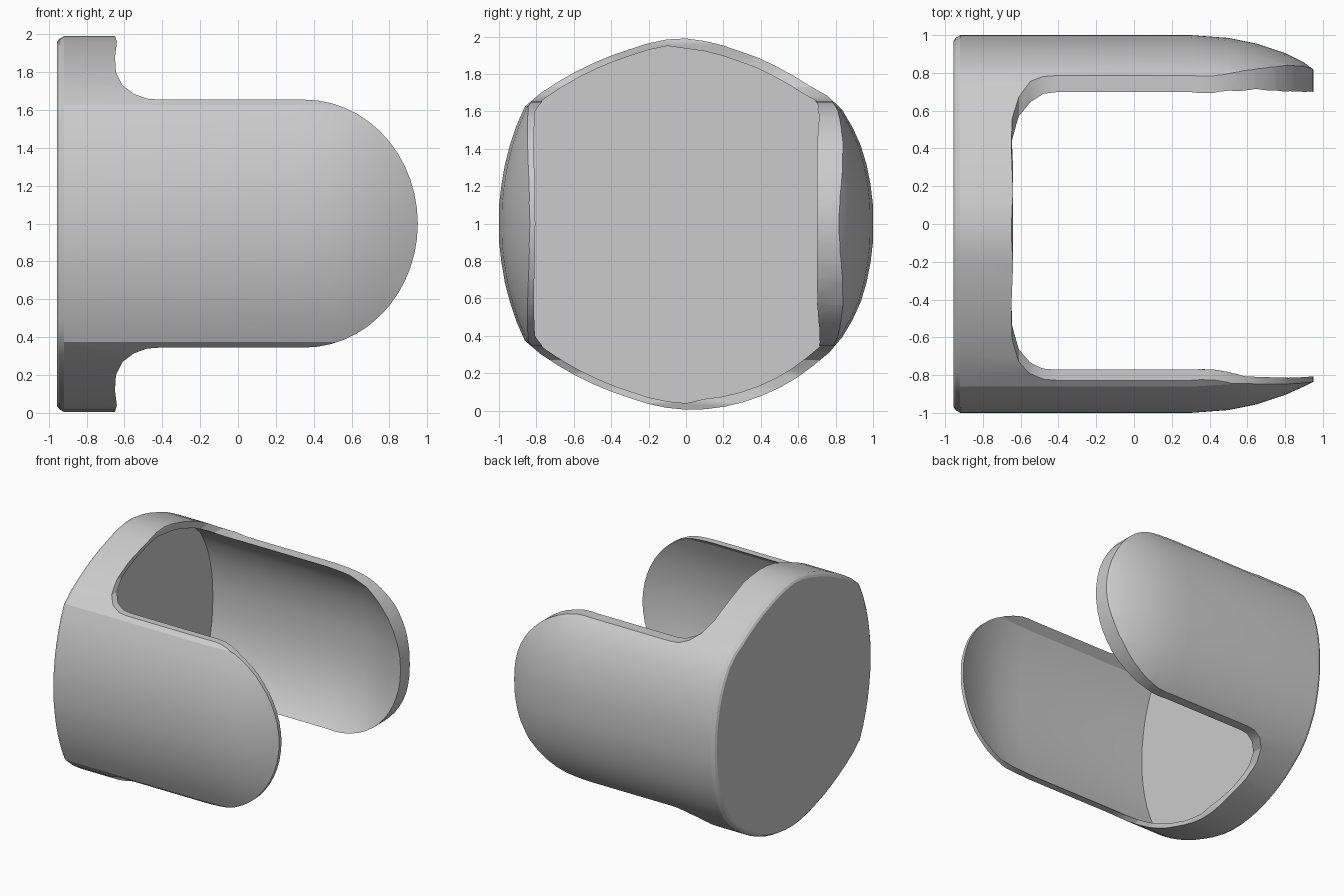
import bpy, bmesh, math

cube = bpy.data.objects.get("Cube")
if cube:
    bpy.data.objects.remove(cube, do_unlink=True)

grey = bpy.data.materials.new("plain grey")
grey.use_nodes = True
colour = (0.6, 0.6, 0.6, 1)
grey.diffuse_color = colour
grey.node_tree.nodes["Principled BSDF"].inputs["Base Color"].default_value = colour

SIDES = 60

# Radius against elevation in degrees, for each part of the cross-section
FRONT = [(0, 1), (14, 1.01), (26, 1.035), (37, 1.068), (45, 1.03), (57, 0.995), (70, 0.978), (90, 0.995)]
BACK_TOP = [(0, 1), (14, 1.01), (25, 1.025), (39, 1.035), (49, 0.985), (59, 0.97), (73, 0.965), (90, 0.99)]
BACK_BOTTOM = [(0, 1), (14, 1.01), (25, 1.025), (39, 1.035), (48, 1.02), (67, 1.005), (90, 0.995)]


def lookup(table, t):
    for (a, u), (b, v) in zip(table, table[1:]):
        if t <= b:
            return u + (v - u) * (t - a) / (b - a)
    return table[-1][1]


def section(x, size, front, back, inner=False):
    """Bulging ring around the x axis; front and back scale its two halves."""
    ring = []
    for i in range(SIDES):
        a = 2 * math.pi * i / SIDES
        c, s = math.cos(a), math.sin(a)
        table = FRONT if c < 0 else BACK_TOP if s > 0 else BACK_BOTTOM
        r = size * lookup(table, math.degrees(math.atan2(abs(s), abs(c))))
        if inner:
            r *= 0.965 if c < 0 else 0.945
        ring.append((x, r * c * (front if c < 0 else back), 1 + r * s))
    return ring


def make_object(name, bm):
    bmesh.ops.recalc_face_normals(bm, faces=bm.faces)
    mesh = bpy.data.meshes.new(name)
    bm.to_mesh(mesh)
    bm.free()
    mesh.materials.append(grey)
    obj = bpy.data.objects.new(name, mesh)
    bpy.context.collection.objects.link(obj)
    return obj


# Closed cup whose side walls curve inward: x, front, back and inner back scale
dome = [(0.3, 1, 1, 1), (0.5, 0.985, 0.985, 0.97), (0.65, 0.955, 0.955, 0.9),
        (0.8, 0.905, 0.905, 0.81), (0.9, 0.86, 0.855, 0.76), (1.0, 0.81, 0.78, 0.72)]
rings = [section(-0.955, 0.97, 1, 1), section(-0.945, 0.985, 1, 1), section(-0.92, 1, 1, 1)]
rings += [section(x, 1, f, b) for x, f, b, _ in dome]
rings += [section(x, 1, f, b, True) for x, f, _, b in reversed(dome)]
rings.append(section(-0.885, 1, 1, 1, True))

bm = bmesh.new()
loops = [[bm.verts.new(p) for p in ring] for ring in rings]
for a, b in zip(loops, loops[1:]):
    for i in range(SIDES):
        j = (i + 1) % SIDES
        bm.faces.new((a[i], a[j], b[j], b[i]))
bm.faces.new(loops[0])
bm.faces.new(loops[-1])
cup = make_object("cupped_shell", bm)

# Side outline: base collar, filleted notch, straight arm and round tip
upper = [(-1.1, 1.1), (-0.68, 1.1), (-0.64, 0.96), (-0.65, 0.88), (-0.645, 0.8),
         (-0.61, 0.73), (-0.55, 0.685), (-0.48, 0.66), (-0.41, 0.655)]
for i in range(14):
    a = math.pi / 2 * (1 - i / 13)
    upper.append((0.35 + 0.6 * math.cos(a), 0.655 * math.sin(a)))
upper[-1] = (0.95, 0)
outline = upper + [(x, -z) for x, z in reversed(upper[:-1])]

bm = bmesh.new()
face = bm.faces.new([bm.verts.new((x, -1.3, 1 + z)) for x, z in outline])
out = bmesh.ops.extrude_face_region(bm, geom=[face])
moved = [v for v in out["geom"] if isinstance(v, bmesh.types.BMVert)]
bmesh.ops.translate(bm, verts=moved, vec=(0, 2.6, 0))
cutter = make_object("outline_cutter", bm)
cutter.hide_render = True

# Trim the cup to the outline, leaving two arms
bpy.ops.object.select_all(action='DESELECT')
bpy.context.view_layer.objects.active = cup
cup.select_set(True)
trim = cup.modifiers.new("trim", 'BOOLEAN')
trim.operation = 'INTERSECT'
trim.solver = 'EXACT'
trim.object = cutter
bpy.ops.object.modifier_apply(modifier=trim.name)
bpy.data.objects.remove(cutter, do_unlink=True)
bpy.ops.object.shade_smooth_by_angle(angle=math.radians(24))
